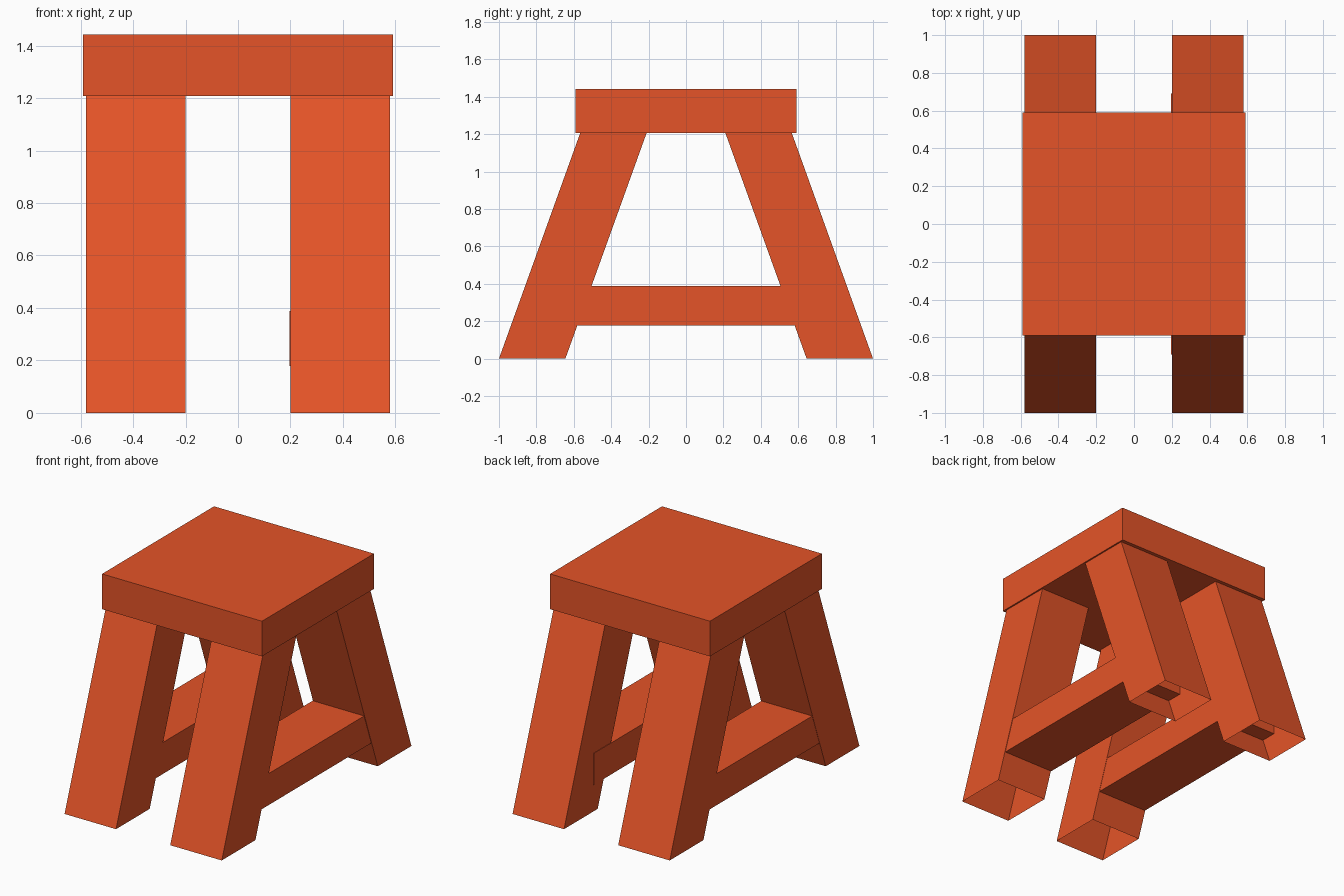
import bpy
import bmesh
from mathutils import Matrix, Vector

if "Cube" in bpy.data.objects:
    bpy.data.objects.remove(bpy.data.objects["Cube"], do_unlink=True)

orange = bpy.data.materials.new("burnt_orange")
orange.use_nodes = True
colour = (0.78, 0.088, 0.021, 1)
orange.diffuse_color = colour
orange.node_tree.nodes["Principled BSDF"].inputs["Base Color"].default_value = colour


def add_box(name, low, high, lean=0.0, capped=True):
    """Box between two corners; lean shifts it along y with height."""
    low, high = Vector(low), Vector(high)
    bm = bmesh.new()
    bmesh.ops.create_cube(bm, size=1)
    if not capped:
        ends = [f for f in bm.faces if abs(f.normal.z) > 0.9]
        bmesh.ops.delete(bm, geom=ends, context="FACES_ONLY")
    size = Matrix.Diagonal((high - low).to_4d())
    bmesh.ops.transform(bm, matrix=Matrix.Translation((low + high) / 2) @ size, verts=bm.verts)
    for v in bm.verts:
        v.co.y += lean * (v.co.z - low.z)
    mesh = bpy.data.meshes.new(name)
    bm.to_mesh(mesh)
    bm.free()
    mesh.materials.append(orange)
    obj = bpy.data.objects.new(name, mesh)
    bpy.context.collection.objects.link(obj)
    return obj


# Thick square seat
seat_bottom = 1.207
add_box("seat", (-0.59, -0.59, seat_bottom), (0.59, 0.59, 1.442))

# Four splayed hollow legs, open at the feet
legs = add_box("legs", (0.2, 0.645, 0), (0.58, 1.0, seat_bottom), lean=-0.36, capped=False)
mirror = legs.modifiers.new("four_legs", "MIRROR")
mirror.use_axis = (True, True, False)
mirror.use_mirror_merge = False

# Low rails joining the front and back legs, ending inside them
add_box("left_rail", (0.197, -0.69, 0.178), (0.577, 0.69, 0.388))
add_box("right_rail", (-0.578, -0.69, 0.178), (-0.202, 0.69, 0.388))
